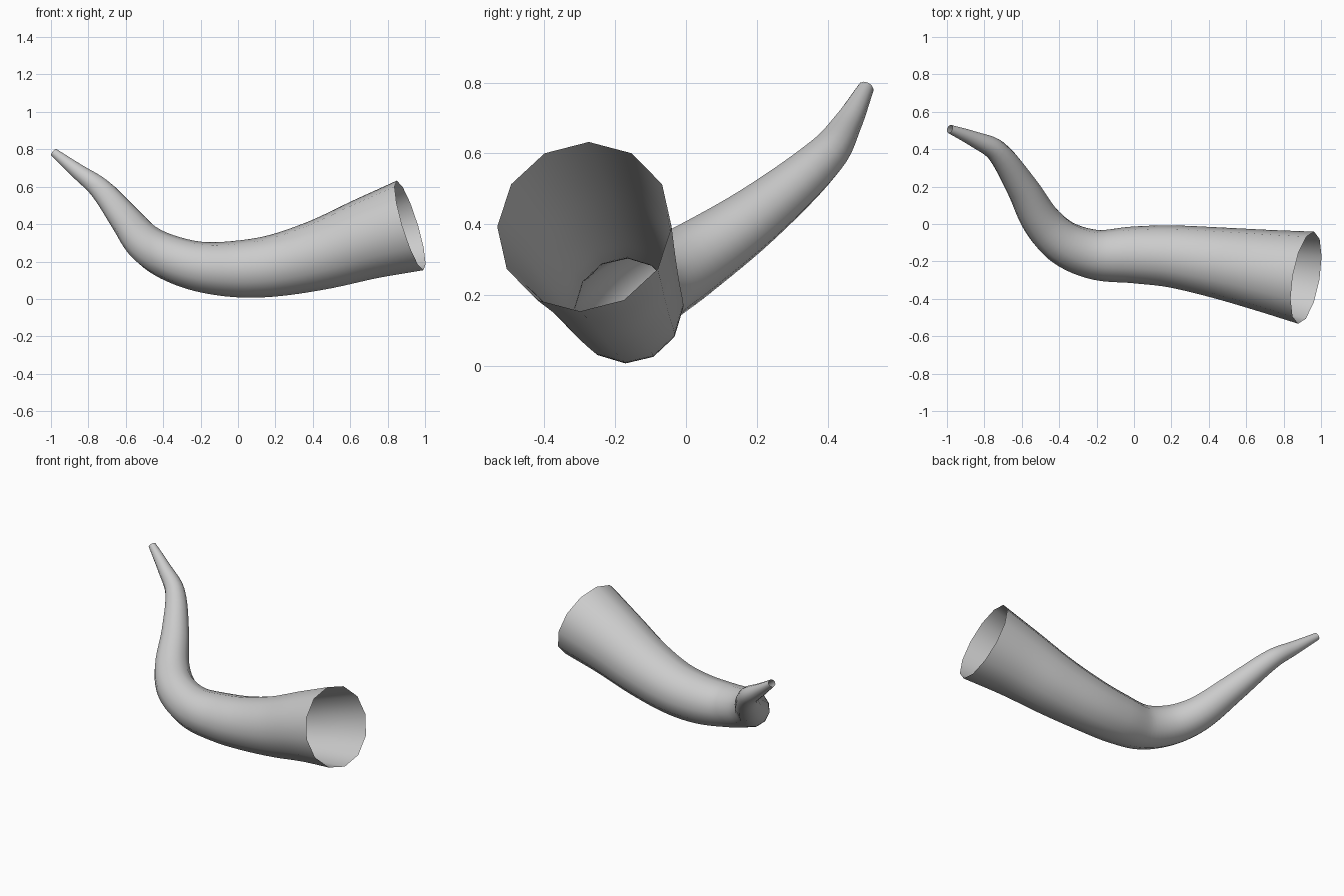
import bpy, bmesh, math
from mathutils import Vector

if "Cube" in bpy.data.objects:
    bpy.data.objects.remove(bpy.data.objects["Cube"])

SIDES, STEPS = 12, 6

# Centreline (x, y, z) and radius, from the wide mouth to the narrow tip
PATH = [
    (0.920, -0.287, 0.393, 0.250),
    (0.700, -0.249, 0.325, 0.220),
    (0.450, -0.207, 0.240, 0.190),
    (0.200, -0.173, 0.179, 0.166),
    (0.000, -0.165, 0.160, 0.152),
    (-0.200, -0.165, 0.172, 0.134),
    (-0.370, -0.105, 0.222, 0.121),
    (-0.490, 0.010, 0.293, 0.107),
    (-0.600, 0.200, 0.425, 0.085),
    (-0.735, 0.390, 0.588, 0.060),
    (-0.860, 0.456, 0.685, 0.041),
    (-0.985, 0.508, 0.784, 0.023),
]


def smooth_path(points):
    """Catmull-Rom interpolation of position and radius."""
    p = [Vector(q) for q in points]
    p = [2 * p[0] - p[1]] + p + [2 * p[-1] - p[-2]]
    out = []
    for i in range(1, len(p) - 2):
        a, b, c, d = p[i - 1:i + 3]
        tb = (c - a) * ((c - b).length / ((c - b).length + (b - a).length))
        tc = (d - b) * ((c - b).length / ((d - c).length + (c - b).length))
        for s in range(STEPS):
            t = s / STEPS
            out.append(b * (2*t**3 - 3*t**2 + 1) + tb * (t**3 - 2*t**2 + t)
                       + c * (3*t**2 - 2*t**3) + tc * (t**3 - t**2))
    return out + [p[-2]]


# Horn: open twelve-sided tube swept along the path without twisting
path = smooth_path(PATH)
bm = bmesh.new()
rings = []
up = Vector((0, 0, 1))
for i, q in enumerate(path):
    tangent = (path[min(i + 1, len(path) - 1)] - path[max(i - 1, 0)]).xyz.normalized()
    up = (up - tangent * up.dot(tangent)).normalized()
    side = tangent.cross(up)
    angles = [2 * math.pi * k / SIDES for k in range(SIDES)]
    rings.append([bm.verts.new(q.xyz + q.w * (up * math.cos(a) + side * math.sin(a)))
                  for a in angles])
for r0, r1 in zip(rings, rings[1:]):
    for k in range(SIDES):
        n = (k + 1) % SIDES
        bm.faces.new((r0[k], r0[n], r1[n], r1[k]))
bmesh.ops.recalc_face_normals(bm, faces=bm.faces)
mesh = bpy.data.meshes.new("horn")
bm.to_mesh(mesh)
bm.free()
horn = bpy.data.objects.new("horn", mesh)
bpy.context.collection.objects.link(horn)
for f in mesh.polygons:
    f.use_smooth = True
